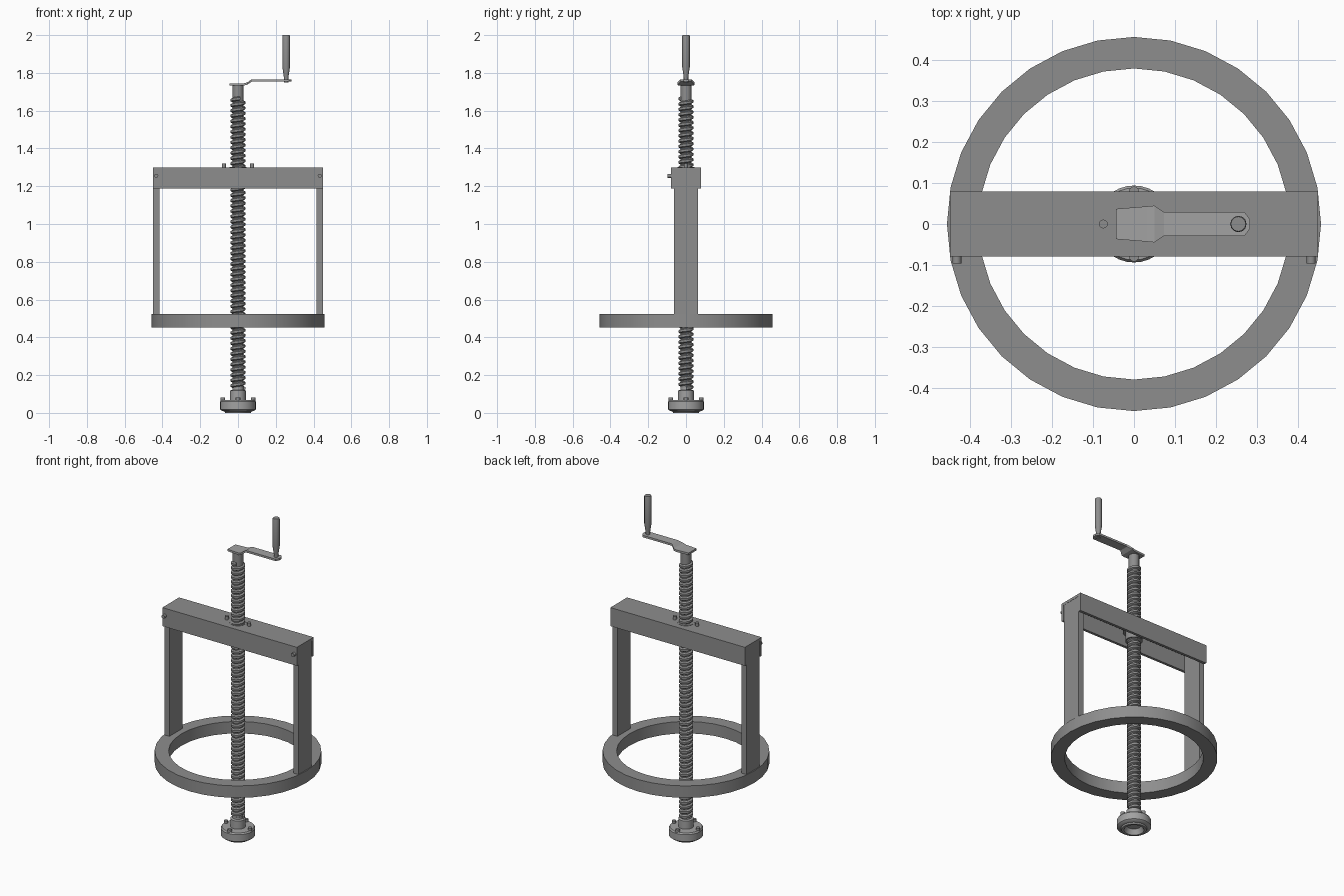
import bpy, bmesh
from math import sin, cos, pi, radians, tau

if "Cube" in bpy.data.objects:
    bpy.data.objects.remove(bpy.data.objects["Cube"])


def grey(name, v):
    mat = bpy.data.materials.new(name)
    mat.diffuse_color = (v, v, v, 1)
    mat.use_nodes = True
    mat.node_tree.nodes["Principled BSDF"].inputs["Base Color"].default_value = mat.diffuse_color
    return mat


IRON, STEEL = grey("dark_iron", 0.27), grey("steel", 0.36)


def make(name, verts, faces, smooth=False, mat=IRON):
    mesh = bpy.data.meshes.new(name)
    bm = bmesh.new()
    vs = [bm.verts.new(v) for v in verts]
    for f in faces:
        bm.faces.new([vs[i] for i in f])
    bmesh.ops.recalc_face_normals(bm, faces=bm.faces)
    bm.to_mesh(mesh)
    bm.free()
    mesh.materials.append(mat)
    ob = bpy.data.objects.new(name, mesh)
    bpy.context.collection.objects.link(ob)
    if smooth:
        bpy.ops.object.select_all(action='DESELECT')
        bpy.context.view_layer.objects.active = ob
        ob.select_set(True)
        bpy.ops.object.shade_smooth_by_angle(angle=radians(35))
    return ob


def lathe(name, profile, n=24, loc=(0, 0, 0), closed=False, rot=(0, 0, 0), mat=IRON):
    """Spin (radius, z) points about z; open profiles get end caps."""
    m = len(profile)
    verts = [(r * cos(tau * i / n), r * sin(tau * i / n), z)
             for i in range(n) for r, z in profile]
    faces = [(i * m + j, (i + 1) % n * m + j,
              (i + 1) % n * m + (j + 1) % m, i * m + (j + 1) % m)
             for i in range(n) for j in range(m if closed else m - 1)]
    if not closed:
        faces += [[i * m for i in range(n)], [i * m + m - 1 for i in range(n)]]
    ob = make(name, verts, faces, True, mat)
    ob.location, ob.rotation_euler = loc, rot
    return ob


def prism(name, section, to3d, a, b):
    """Extrude a 2D section between two depths, mapped by to3d."""
    n = len(section)
    verts = [to3d(u, v, d) for d in (a, b) for u, v in section]
    faces = [(i, (i + 1) % n, n + (i + 1) % n, n + i) for i in range(n)]
    return make(name, verts, faces + [range(n), range(n, 2 * n)])


def bolt(name, loc, rot=(0, 0, 0), r=0.011, h=0.02):
    lathe(name, [(r, -0.01), (r, h)], 12, loc, rot=rot)


# Base ring
lathe("base_ring", [(0.38, 0.452), (0.457, 0.452), (0.457, 0.524), (0.38, 0.524)],
      32, closed=True)

# Crossbeam: channel open downwards
beam = [(-0.08, 1.188), (-0.08, 1.30), (0.08, 1.30), (0.08, 1.188),
        (0.064, 1.188), (0.064, 1.284), (-0.064, 1.284), (-0.064, 1.188)]
prism("crossbeam", beam, lambda u, v, d: (d, u, v), -0.45, 0.45)

# Uprights and bolts, mirrored left and right
for s, side in ((-1, "left"), (1, "right")):
    rect = [(s * 0.415, -0.063), (s * 0.449, -0.063),
            (s * 0.449, 0.063), (s * 0.415, 0.063)]
    prism(side + "_upright", rect, lambda u, v, d: (u, v, d), 0.515, 1.285)
    bolt(side + "_upright_bolt", (s * 0.433, -0.08, 1.255), (pi / 2, 0, 0), h=0.017)
    bolt(side + "_nut_bolt", (s * 0.075, 0, 1.30))

# Screw nut inside the crossbeam
lathe("screw_nut", [(0.048, 1.195), (0.048, 1.25), (0.061, 1.25),
                    (0.061, 1.29), (0.046, 1.29), (0.046, 1.302)])

# Screw core and helical thread
lathe("screw_core", [(0.029, 0.06), (0.029, 1.737)], 20)
pitch, seg, z0, z1 = 0.028, 20, 0.13, 1.665
section = [(0.028, -0.012), (0.039, -0.006), (0.039, 0.006), (0.028, 0.012)]
steps = int((z1 - z0) / pitch * seg)
verts = []
for i in range(steps + 1):
    a = tau * i / seg
    verts += [(r * cos(a), r * sin(a), z0 + pitch * i / seg + dz)
              for r, dz in section]
faces = [(4 * i + j, 4 * i + 4 + j, 4 * i + 5 + j, 4 * i + 1 + j)
         for i in range(steps) for j in range(3)]
faces += [(0, 1, 2, 3), tuple(range(4 * steps, 4 * steps + 4))]
make("screw_thread", verts, faces, True)

# Swivel foot with hollow underside
lathe("foot", [(0.04, 0.03), (0.055, 0.0), (0.068, 0.0), (0.072, 0.008),
               (0.084, 0.01), (0.094, 0.018), (0.094, 0.06), (0.088, 0.068),
               (0.042, 0.069), (0.042, 0.118), (0.03, 0.122), (0.03, 0.135)],
      32, mat=STEEL)
for i in range(4):
    bolt(f"foot_bolt_{i + 1}", (0.08 * cos(i * pi / 2), 0.08 * sin(i * pi / 2), 0.066),
         r=0.012, h=0.016)

# Crank arm: stepped plate of (x, half width, bottom z) stations
arm = [(-0.044, 0.037, 1.733), (0.03, 0.043, 1.733), (0.05, 0.045, 1.738),
       (0.073, 0.029, 1.754), (0.27, 0.029, 1.754), (0.283, 0.012, 1.754)]
verts = []
for x, w, z in arm:
    verts += [(x, -w, z), (x, w, z), (x, w, z + 0.012), (x, -w, z + 0.012)]
faces = [(4 * i + j, 4 * i + (j + 1) % 4, 4 * i + 4 + (j + 1) % 4, 4 * i + 4 + j)
         for i in range(len(arm) - 1) for j in range(4)]
faces += [(0, 1, 2, 3), tuple(range(len(verts) - 4, len(verts)))]
make("crank_arm", verts, faces, mat=STEEL)

# Handle grip
lathe("crank_handle", [(0.012, 1.75), (0.012, 1.775), (0.014, 1.79), (0.020, 1.83),
                       (0.020, 1.994), (0.018, 2.0)], 12, (0.255, 0, 0))
